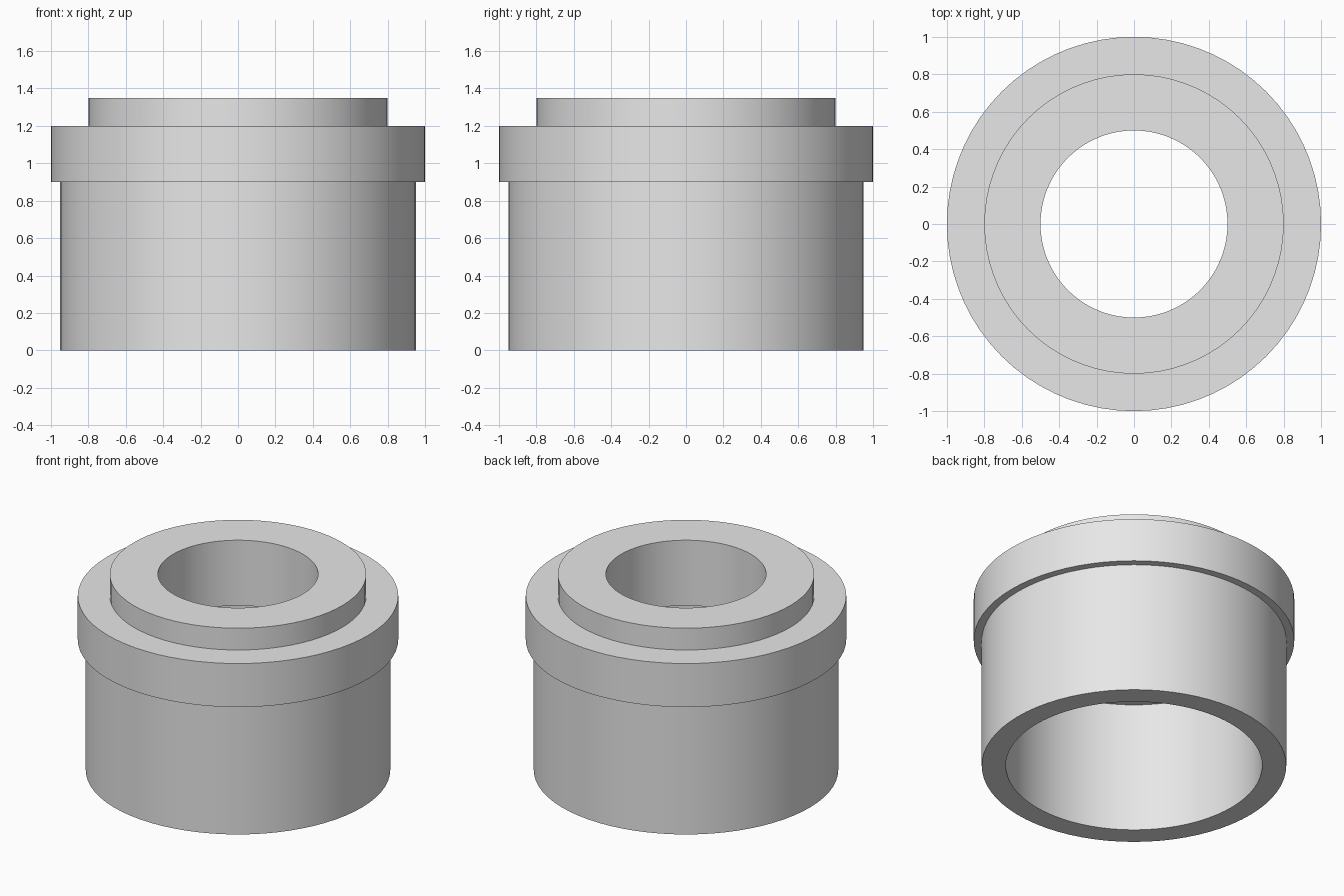
import bpy
import bmesh
import math

cube = bpy.data.objects.get("Cube")
if cube:
    bpy.data.objects.remove(cube, do_unlink=True)

SEGMENTS = 72

# Plain grey material
grey = bpy.data.materials.new("plain_grey")
grey.use_nodes = True
colour = (0.8, 0.8, 0.8, 1.0)
grey.diffuse_color = colour
grey.node_tree.nodes["Principled BSDF"].inputs["Base Color"].default_value = colour


def lathe(name, profile, material):
    """Revolve a closed (radius, height) profile around z."""
    bm = bmesh.new()
    rings = []
    for radius, z in profile:
        angles = [math.tau * i / SEGMENTS for i in range(SEGMENTS)]
        rings.append([bm.verts.new((radius * math.cos(a), radius * math.sin(a), z))
                      for a in angles])
    for k, ring in enumerate(rings):
        following = rings[(k + 1) % len(rings)]
        for i in range(SEGMENTS):
            j = (i + 1) % SEGMENTS
            bm.faces.new((ring[i], ring[j], following[j], following[i]))
    bmesh.ops.recalc_face_normals(bm, faces=bm.faces)
    mesh = bpy.data.meshes.new(name)
    bm.to_mesh(mesh)
    bm.free()
    mesh.materials.append(material)
    obj = bpy.data.objects.new(name, mesh)
    bpy.context.collection.objects.link(obj)
    bpy.ops.object.select_all(action="DESELECT")
    obj.select_set(True)
    bpy.context.view_layer.objects.active = obj
    bpy.ops.object.shade_smooth_by_angle(angle=math.radians(30))
    return obj


# Flanged bushing: skirt, flange, raised collar, narrow bore, wide counterbore
flanged_bushing = lathe("flanged_bushing", [
    (0.95, 0.0), (0.95, 0.9),
    (1.0, 0.9), (1.0, 1.2),
    (0.8, 1.2), (0.8, 1.35),
    (0.5, 1.35), (0.5, 0.9),
    (0.8, 0.9), (0.8, 0.0),
], grey)
